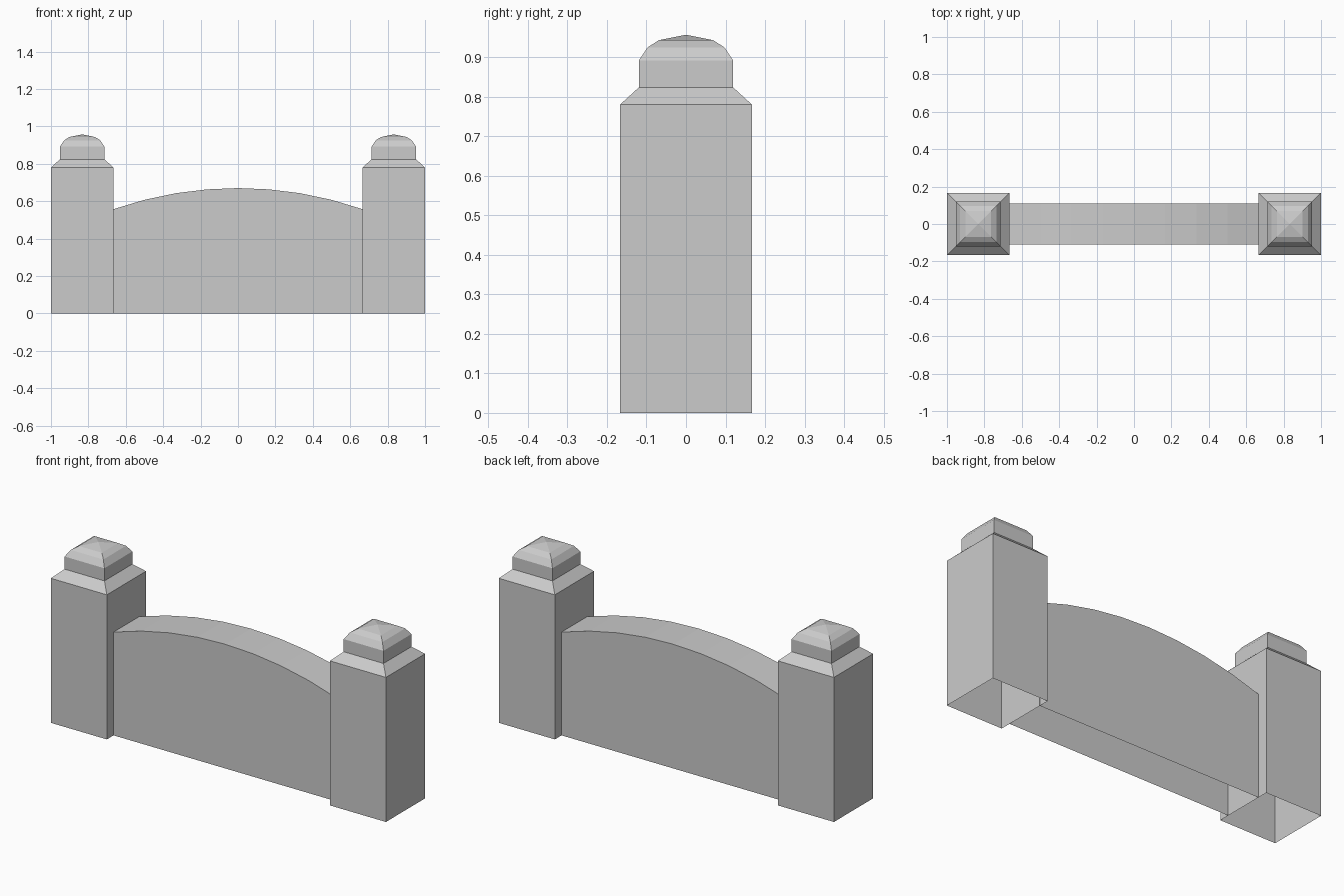
import bpy
import bmesh
import math

cube = bpy.data.objects.get("Cube")
if cube:
    bpy.data.objects.remove(cube, do_unlink=True)

stone = bpy.data.materials.new("grey_stone")
stone.use_nodes = True
grey = (0.6, 0.6, 0.6, 1.0)
stone.diffuse_color = grey
for node in stone.node_tree.nodes:
    if node.type == 'BSDF_PRINCIPLED':
        node.inputs["Base Color"].default_value = grey

PILLAR_X = 0.833
INNER_X = 0.667


def finish(bm, name, x=0.0):
    mesh = bpy.data.meshes.new(name)
    bm.to_mesh(mesh)
    bm.free()
    mesh.materials.append(stone)
    obj = bpy.data.objects.new(name, mesh)
    obj.location.x = x
    bpy.context.collection.objects.link(obj)
    return obj


def square_shell(name, profile, x, apex=None):
    """Stack square rings of (half width, height), open at the bottom."""
    bm = bmesh.new()
    rings = [[bm.verts.new((sx * r, sy * r, z))
              for sx, sy in ((-1, -1), (1, -1), (1, 1), (-1, 1))]
             for r, z in profile]
    for low, high in zip(rings, rings[1:]):
        for i in range(4):
            j = (i + 1) % 4
            bm.faces.new((low[i], low[j], high[j], high[i]))
    if apex is not None:
        tip = bm.verts.new((0, 0, apex))
        for i in range(4):
            bm.faces.new((rings[-1][i], rings[-1][(i + 1) % 4], tip))
    return finish(bm, name, x)


# Pillars: shaft with sloped shoulder and neck, then a faceted domed cap
for side, sign in (("left", 1), ("right", -1)):
    x = sign * PILLAR_X
    square_shell(side + "_pillar",
                 [(0.167, 0), (0.167, 0.78), (0.119, 0.824), (0.119, 0.892)], x)
    square_shell(side + "_pillar_cap",
                 [(0.119, 0.892), (0.097, 0.925), (0.069, 0.943)], x, apex=0.957)

# Wall between the pillars: arched top, hollow and open underneath
SEGMENTS = 8
HALF_DEPTH = 0.11
CROWN = 0.67
RADIUS = 2.025
bm = bmesh.new()
columns = []
for i in range(SEGMENTS + 1):
    x = INNER_X * (2 * i / SEGMENTS - 1)
    top = CROWN - RADIUS + math.sqrt(RADIUS ** 2 - x ** 2)
    columns.append([bm.verts.new((x, y, z)) for y, z in (
        (-HALF_DEPTH, 0), (-HALF_DEPTH, top), (HALF_DEPTH, top), (HALF_DEPTH, 0))])
for a, b in zip(columns, columns[1:]):
    for k in range(3):
        bm.faces.new((a[k], b[k], b[k + 1], a[k + 1]))
finish(bm, "arched_wall")
